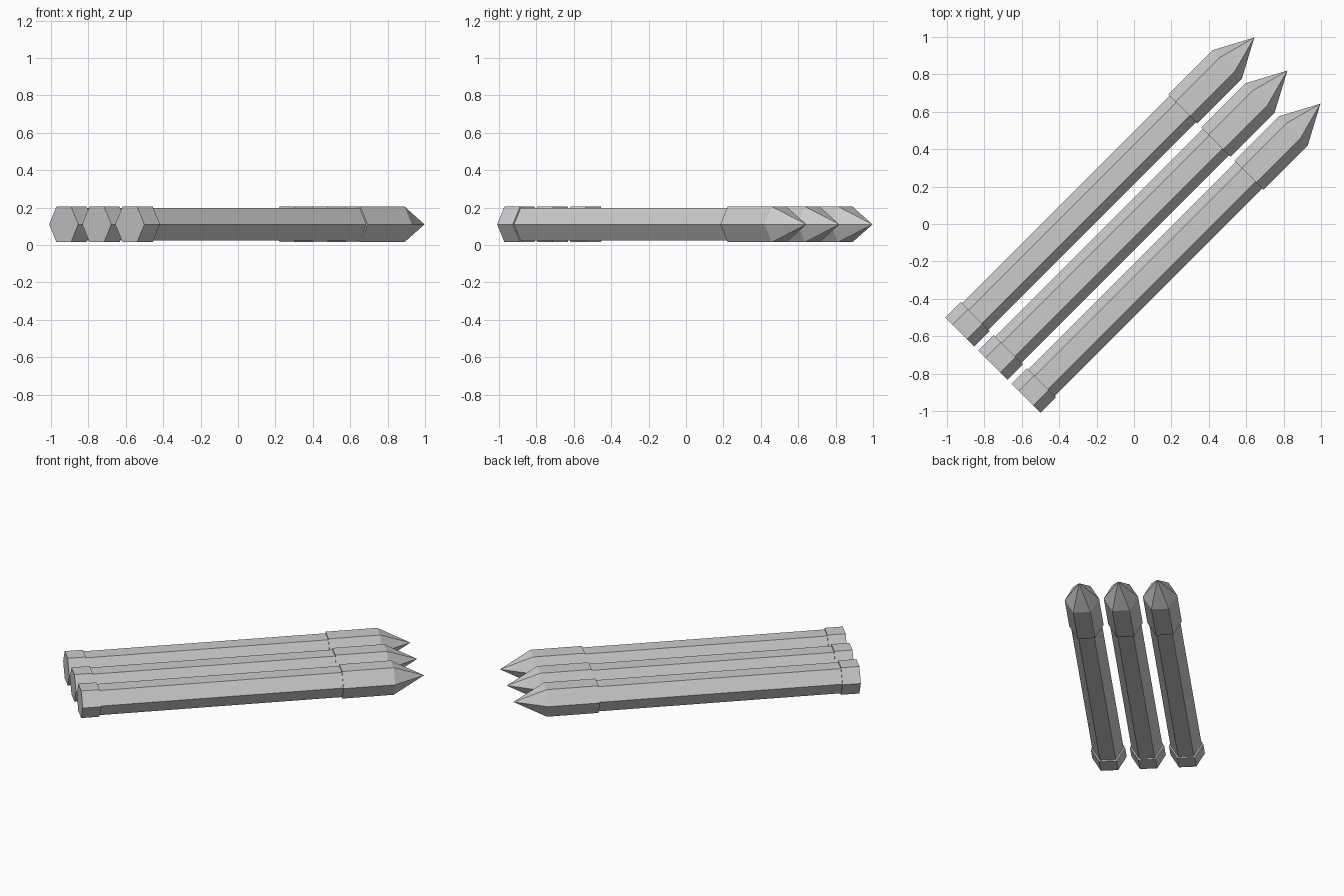
import bpy, bmesh, math
from mathutils import Matrix

if "Cube" in bpy.data.objects:
    bpy.data.objects.remove(bpy.data.objects["Cube"])

grey = bpy.data.materials.new("light grey")
grey.diffuse_color = (0.6, 0.6, 0.6, 1)
grey.use_nodes = True
grey.node_tree.nodes["Principled BSDF"].inputs["Base Color"].default_value = grey.diffuse_color

SPACING = 0.25      # between neighbouring rods
HEIGHT = 0.11       # axis height
WIDE, SLIM = 0.11, 0.1


def hex_part(name, start, end, r_start, r_end, offset):
    """Six-sided prism or cone along the diagonal, with an edge pointing up."""
    bm = bmesh.new()
    bmesh.ops.create_cone(bm, cap_ends=True, segments=6, radius1=r_start,
                          radius2=r_end, depth=end - start)
    bmesh.ops.remove_doubles(bm, verts=bm.verts, dist=1e-5)
    # lay along +x with a vertex up, slide into place, then turn to the diagonal
    bm.transform(Matrix.Rotation(math.radians(45), 4, 'Z')
                 @ Matrix.Translation(((start + end) / 2, offset, HEIGHT))
                 @ Matrix.Rotation(math.radians(90), 4, 'Y')
                 @ Matrix.Rotation(math.radians(90), 4, 'Z')
                 @ Matrix.Rotation(math.radians(90), 4, 'Z'))
    # join the head and its point without an inner wall
    bmesh.ops.recalc_face_normals(bm, faces=bm.faces)
    mesh = bpy.data.meshes.new(name)
    bm.to_mesh(mesh)
    bm.free()
    mesh.materials.append(grey)
    ob = bpy.data.objects.new(name, mesh)
    bpy.context.collection.objects.link(ob)
    return ob


for i in range(3):
    off = (1 - i) * SPACING
    n = i + 1
    hex_part(f"end_cap_{n}", -1.068, -0.95, WIDE, WIDE, off)
    hex_part(f"shaft_{n}", -0.95, 0.62, SLIM, SLIM, off)
    hex_part(f"head_{n}", 0.62, 0.954, WIDE, WIDE, off)
    hex_part(f"point_{n}", 0.954, 1.16, WIDE, 0.0, off)
